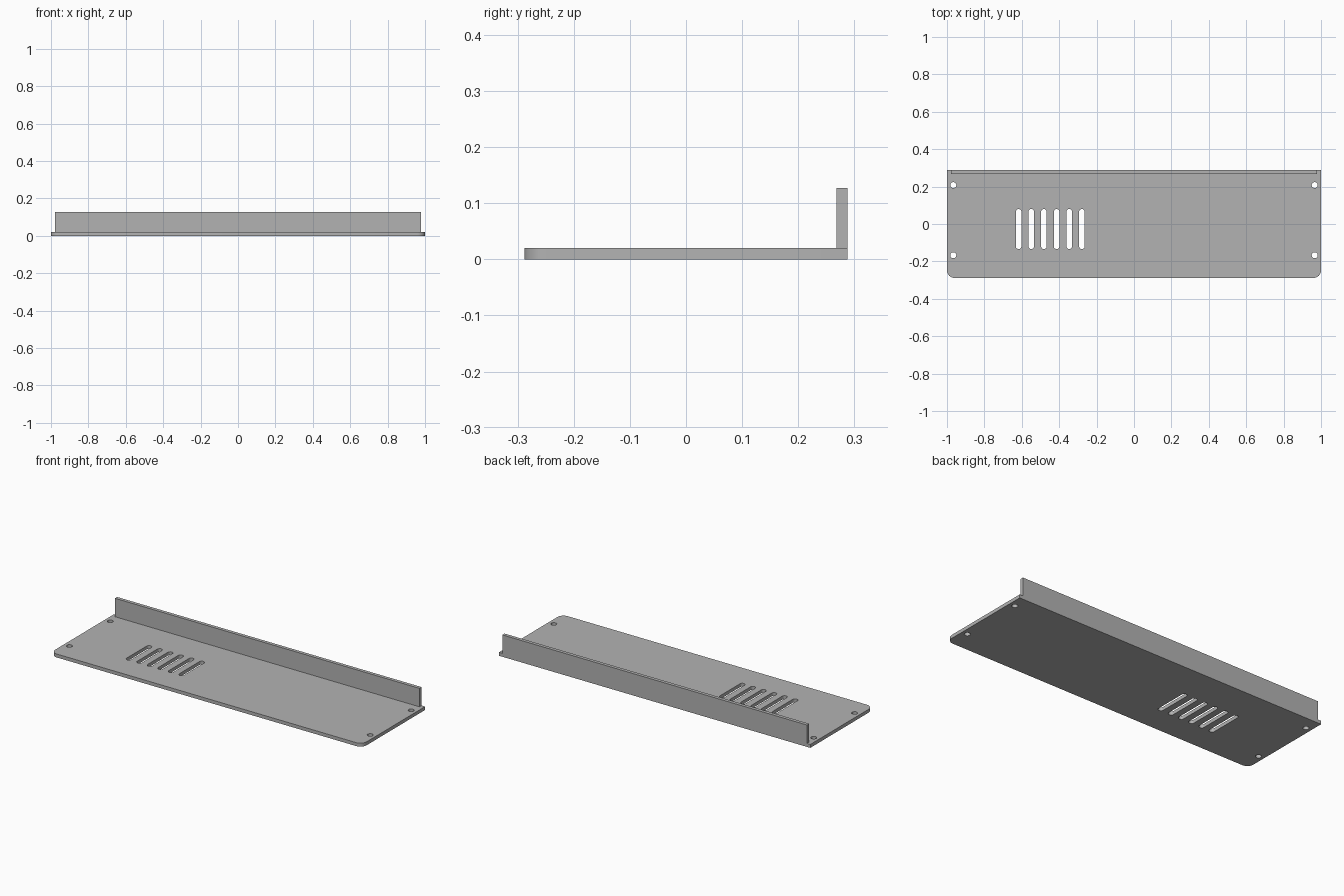
import bpy, bmesh, math

if "Cube" in bpy.data.objects:
    bpy.data.objects.remove(bpy.data.objects["Cube"])

grey = bpy.data.materials.new("satin grey")
grey.diffuse_color = (0.45, 0.45, 0.45, 1)
grey.use_nodes = True
grey.node_tree.nodes["Principled BSDF"].inputs["Base Color"].default_value = grey.diffuse_color

THICK = 0.02
HALF_Y = 0.288


def arc(cx, cy, r, start, end, steps):
    """Points along an arc, angles in degrees."""
    return [(cx + r * math.cos(math.radians(start + (end - start) * i / steps)),
             cy + r * math.sin(math.radians(start + (end - start) * i / steps)))
            for i in range(steps + 1)]


def sheet(name, loops, z0, height):
    """Extrude an outline with openings into a solid sheet."""
    bm = bmesh.new()
    for pts in loops:
        vs = [bm.verts.new((x, y, z0)) for x, y in pts]
        for a, b in zip(vs, vs[1:] + vs[:1]):
            bm.edges.new((a, b))
    bmesh.ops.triangle_fill(bm, edges=bm.edges[:], use_beauty=True)
    ext = bmesh.ops.extrude_face_region(bm, geom=bm.faces[:], use_keep_orig=True)
    top = [g for g in ext["geom"] if isinstance(g, bmesh.types.BMVert)]
    bmesh.ops.translate(bm, verts=top, vec=(0, 0, height))
    bmesh.ops.recalc_face_normals(bm, faces=bm.faces[:])
    mesh = bpy.data.meshes.new(name)
    bm.to_mesh(mesh)
    bm.free()
    mesh.materials.append(grey)
    obj = bpy.data.objects.new(name, mesh)
    bpy.context.collection.objects.link(obj)
    bpy.context.view_layer.objects.active = obj
    obj.select_set(True)
    bpy.ops.object.shade_smooth_by_angle(angle=math.radians(30))
    obj.select_set(False)


# Base plate outline: square rear corners, rounded front corners
R = 0.04
outline = [(1, HALF_Y), (-1, HALF_Y)]
outline += arc(-1 + R, -HALF_Y + R, R, 180, 270, 10)
outline += arc(1 - R, -HALF_Y + R, R, 270, 360, 10)

# Four screw holes
holes = [arc(x, y, 0.016, 0, 360, 24)[:-1]
         for x in (-0.966, 0.966) for y in (0.208, -0.167)]

# Row of six rounded vent slots
W = 0.015
slots = [arc(-0.617 + i * 0.0677, 0.08 - W, W, 0, 180, 10)
         + arc(-0.617 + i * 0.0677, -0.134 + W, W, 180, 360, 10)
         for i in range(6)]

sheet("base_plate", [outline] + holes + slots, 0, THICK)

# Upright flange along the rear edge, set in slightly at both ends
FX = 0.978
sheet("rear_flange", [[(-FX, HALF_Y - THICK), (FX, HALF_Y - THICK),
                       (FX, HALF_Y), (-FX, HALF_Y)]], THICK, 0.107)
